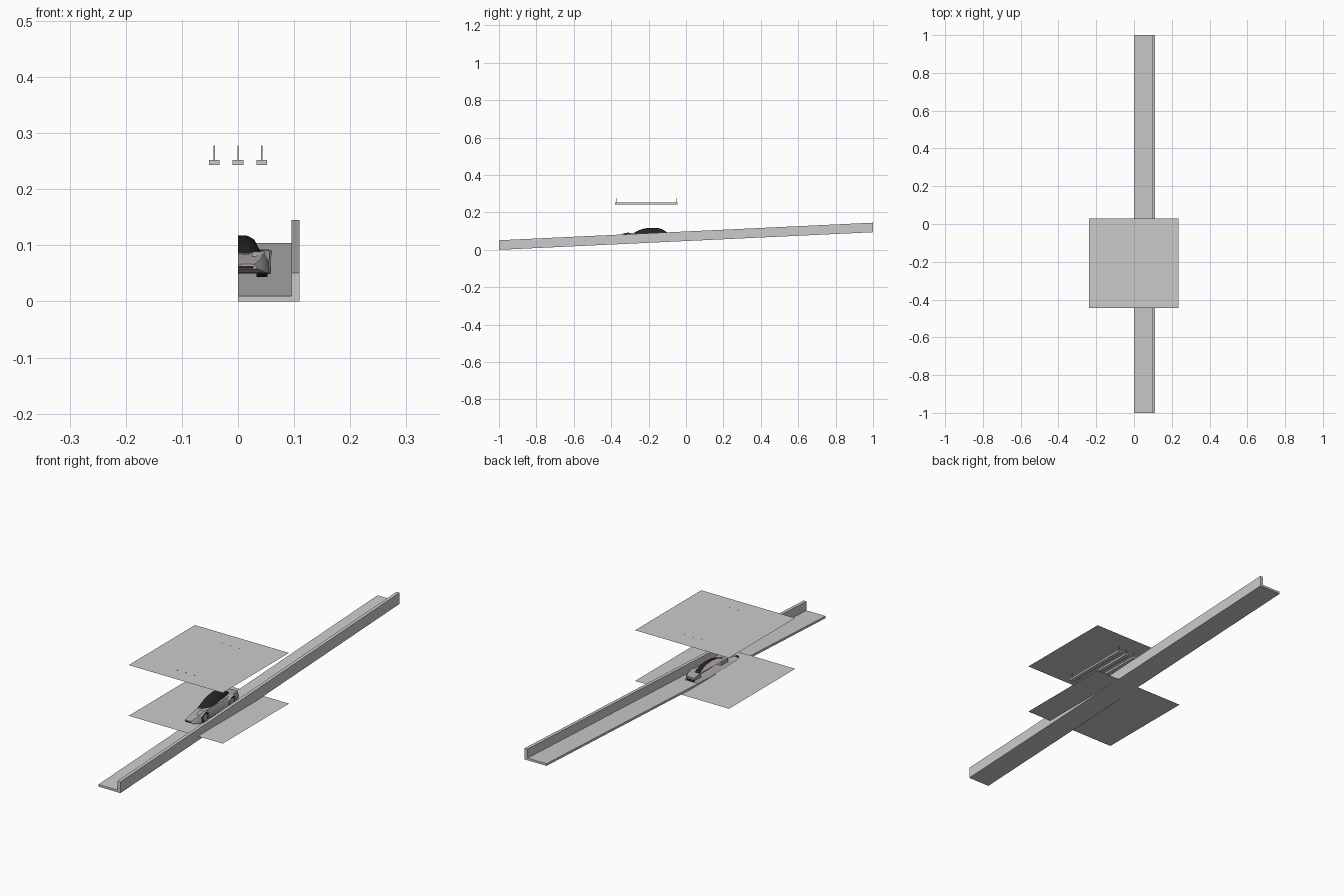
import bpy, bmesh, math

if "Cube" in bpy.data.objects:
    bpy.data.objects.remove(bpy.data.objects["Cube"])

def new_object(name, verts, faces, mat=None, smooth=None):
    me = bpy.data.meshes.new(name)
    bm = bmesh.new()
    vs = [bm.verts.new(v) for v in verts]
    for f in faces:
        bm.faces.new([vs[i] for i in f])
    bmesh.ops.recalc_face_normals(bm, faces=bm.faces)
    bm.to_mesh(me)
    bm.free()
    ob = bpy.data.objects.new(name, me)
    bpy.context.collection.objects.link(ob)
    if mat:
        me.materials.append(mat)
    if smooth:
        bpy.ops.object.select_all(action='DESELECT')
        ob.select_set(True)
        bpy.context.view_layer.objects.active = ob
        bpy.ops.object.shade_smooth_by_angle(angle=math.radians(smooth))
    return ob

def material(name, c):
    m = bpy.data.materials.new(name)
    m.diffuse_color = (*c, 1)
    m.use_nodes = True
    m.node_tree.nodes["Principled BSDF"].inputs["Base Color"].default_value = m.diffuse_color
    return m

silver = material("silver_paint", (0.42, 0.40, 0.39))
black = material("dark_glass", (0.02, 0.017, 0.017))

def box(name, x0, x1, y0, y1, z0, z1, mat=None):
    v = [(x, y, z) for x in (x0, x1) for y in (y0, y1) for z in (z0, z1)]
    f = [(0, 1, 3, 2), (4, 6, 7, 5), (0, 4, 5, 1), (2, 3, 7, 6), (0, 2, 6, 4), (1, 5, 7, 3)]
    return new_object(name, v, f, mat)

def loft(name, sections, mat, cap=True, smooth=None):
    """Skin open cross-sections, leaving the centre plane open."""
    n = len(sections[0])
    v = [p for s in sections for p in s]
    f = [(i*n+j, i*n+j+1, (i+1)*n+j+1, (i+1)*n+j)
         for i in range(len(sections)-1) for j in range(n-1)]
    if cap:
        f += [tuple(range(n)), tuple(range(len(v)-n, len(v)))]
    return new_object(name, v, f, mat, smooth)

# sloping L-shaped rail
prof = [(0, 0), (.11, 0), (.11, .051), (.095, .051), (.095, .01), (0, .01)]
rise = .094
rail = [(x, y, z + rise*(y+1)/2) for y in (-1, 1) for x, z in prof]
new_object("sloping_rail", rail,
           [tuple(range(6)), tuple(range(6, 12))] +
           [(i, (i+1) % 6, (i+1) % 6 + 6, i+6) for i in range(6)])

# flat floor and ceiling sheets
for name, z in (("floor_sheet", .046), ("ceiling_sheet", .276)):
    new_object(name, [(-.237, -.445, z), (.235, -.445, z), (.235, .03, z), (-.237, .03, z)],
               [(0, 1, 2, 3)])

# three hanging lamps with a rod at each end
for x in (-.0425, 0, .0425):
    box("lamp_bar", x-.0095, x+.0095, -.38, -.045, .243, .252)
    for y in (-.373, -.052):
        box("lamp_rod", x-.0012, x+.0012, y-.0012, y+.0012, .252, .278)

# half car body: y, half width, centre top, shoulder, bottom
keys = [(-.380, .034, .066, .066, .058), (-.362, .048, .072, .076, .052),
        (-.340, .055, .077, .086, .050), (-.312, .058, .083, .092, .050),
        (-.280, .057, .086, .089, .050), (-.210, .055, .089, .086, .050),
        (-.155, .058, .090, .091, .051), (-.120, .061, .091, .093, .052),
        (-.080, .057, .090, .091, .056), (-.060, .046, .086, .087, .066)]
wheel_y, wheel_z, arch_r = (-.312, -.122), .0655, .0245

def body_at(y):
    for a, b in zip(keys, keys[1:]):
        if y <= b[0] + 1e-6:
            t = (y-a[0])/(b[0]-a[0])
            return [p+(q-p)*t for p, q in zip(a, b)]

ys = {k[0] for k in keys}
for wy in wheel_y:
    ys |= {round(wy - arch_r*math.cos(math.pi*i/8), 5) for i in range(9)}
sections = []
for y in sorted(ys):
    _, w, zt, zs, low = body_at(y)
    zb = low
    for wy in wheel_y:
        d = abs(y-wy)
        if d < arch_r - 1e-4:
            zb = wheel_z + math.sqrt(arch_r**2 - d*d)
    zb = min(zb, zs - .003)
    mid = max(zs - .012, zb + .0015) if zs - .012 > low else (zs+low)/2
    sections.append([(0, y, zt), (.55*w, y, zt+.001), (.84*w, y, zs), (.95*w, y, mid),
                     (w, y, zb), (.45*w, y, zb), (.45*w, y, low), (0, y, low)])
loft("car_body", sections, silver, smooth=35)

# dark half canopy: y, width at base, base z, roof width, roof z
canopy = [(-.290, .034, .084, .024, .086), (-.255, .040, .086, .028, .103),
          (-.222, .041, .087, .029, .114), (-.185, .041, .087, .029, .118),
          (-.145, .039, .088, .028, .116), (-.122, .035, .089, .025, .107),
          (-.100, .030, .088, .022, .092)]
loft("car_canopy", [[(0, y, zr), (.6*wr, y, zr-.001), (wr, y, zr-.25*(zr-zb)), (wb, y, zb)]
                    for y, wb, zb, wr, zr in canopy], black, cap=False, smooth=40)

# dark grille, sill and rear strip
box("front_grille", 0, .028, -.3815, -.379, .059, .063, black)
box("side_sill", .048, .058, -.284, -.150, .0485, .053, black)
box("rear_strip", 0, .038, -.0605, -.0585, .070, .078, black)

# wheels: tyre and hub as short cylinders
def disc(name, x0, x1, y, r, mat):
    n = 20
    v = [(x, y + r*math.cos(2*math.pi*i/n), wheel_z + r*math.sin(2*math.pi*i/n))
         for x in (x0, x1) for i in range(n)]
    f = [tuple(range(n)), tuple(range(n, 2*n))]
    f += [(i, (i+1) % n, (i+1) % n + n, i+n) for i in range(n)]
    new_object(name, v, f, mat, 30)

for wy in wheel_y:
    disc("tyre", .033, .053, wy, .022, black)
    disc("wheel_hub", .050, .0545, wy, .015, silver)
